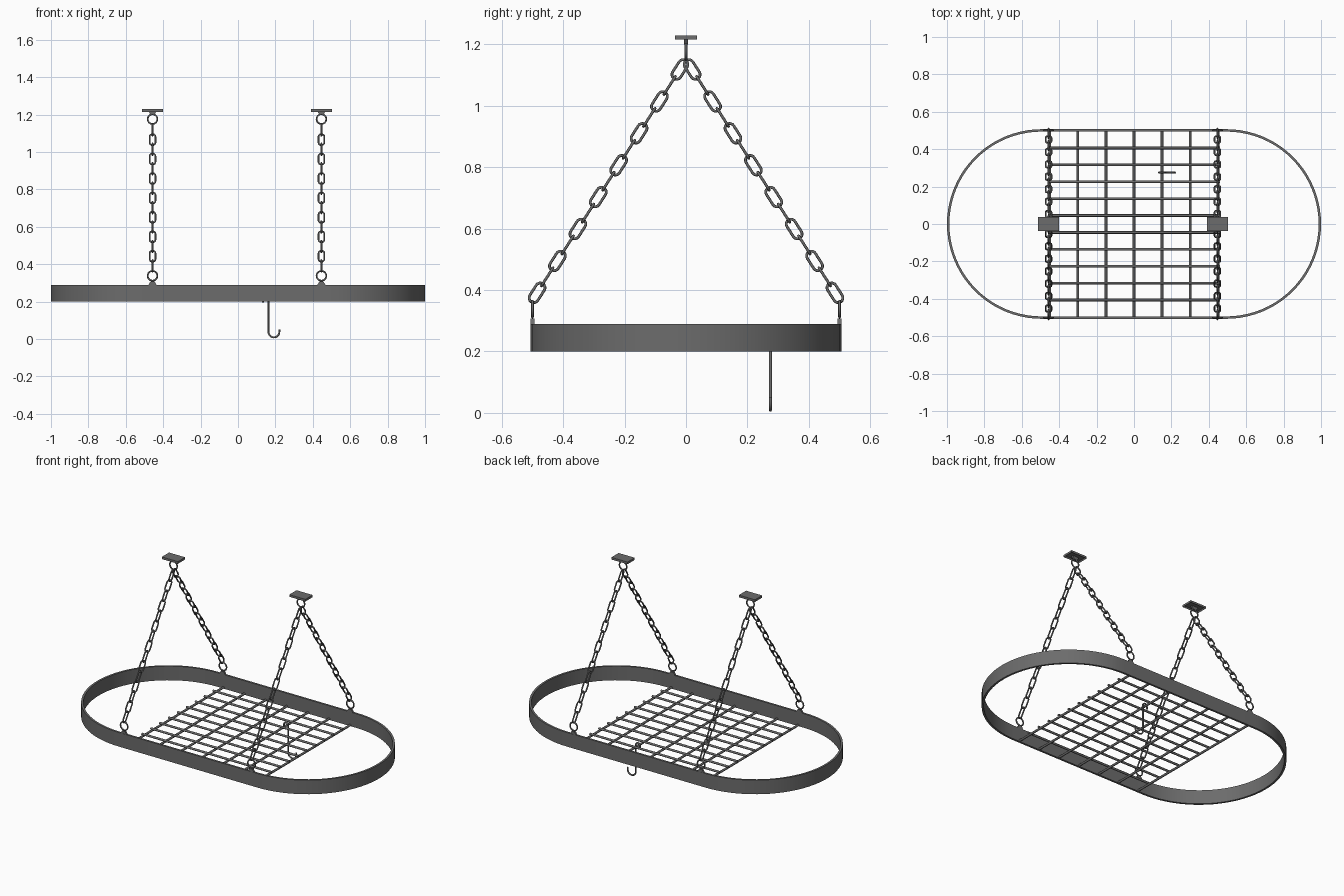
import bpy, bmesh, math
from mathutils import Vector, Matrix

cube = bpy.data.objects.get("Cube")
if cube:
    bpy.data.objects.remove(cube, do_unlink=True)

iron = bpy.data.materials.new("dark_iron")
iron.use_nodes = True
IRON = (0.15, 0.15, 0.15, 1)
iron.diffuse_color = IRON
iron.node_tree.nodes["Principled BSDF"].inputs["Base Color"].default_value = IRON


def place(name, data, loc=(0, 0, 0), rot=None):
    ob = bpy.data.objects.new(name, data)
    ob.matrix_world = Matrix.Translation(loc) @ (rot or Matrix()).to_4x4()
    bpy.context.collection.objects.link(ob)
    return ob


def wire(name, points, radius, closed=False, sides=8):
    """Mesh of a round wire swept along a path."""
    curve = bpy.data.curves.new(name, 'CURVE')
    curve.dimensions = '3D'
    curve.bevel_depth = radius
    curve.bevel_resolution = sides // 2 - 2
    curve.use_fill_caps = True
    spline = curve.splines.new('POLY')
    spline.points.add(len(points) - 1)
    for p, co in zip(spline.points, points):
        p.co = (*co, 1)
    spline.use_cyclic_u = closed
    tmp = bpy.data.objects.new(name, curve)
    bpy.context.collection.objects.link(tmp)
    bpy.context.view_layer.update()
    mesh = bpy.data.meshes.new_from_object(
        tmp.evaluated_get(bpy.context.evaluated_depsgraph_get()))
    bpy.data.objects.remove(tmp)
    bpy.data.curves.remove(curve)
    mesh.materials.clear()
    mesh.materials.append(iron)
    mesh.shade_smooth()
    mesh.set_sharp_from_angle(angle=math.radians(50))
    return mesh


def to_mesh(name, bm):
    bmesh.ops.recalc_face_normals(bm, faces=bm.faces)
    mesh = bpy.data.meshes.new(name)
    bm.to_mesh(mesh)
    bm.free()
    mesh.materials.append(iron)
    return mesh


def arc(cx, cz, r, start, end, n):
    """Points of an arc in the xz plane, angles in degrees."""
    angles = [math.radians(start + (end - start) * i / n) for i in range(n + 1)]
    return [(cx + r * math.cos(a), 0, cz + r * math.sin(a)) for a in angles]


def stadium(straight, radius, n):
    """Two half circles joined by straight sides, long axis x."""
    return arc(straight, 0, radius, -90, 90, n) + arc(-straight, 0, radius, 90, 270, n)


# Oval band
BOTTOM, TOP, HALF_W = 0.2, 0.29, 0.507
bm = bmesh.new()
rings = []
for r, z in ((HALF_W, BOTTOM), (HALF_W, TOP), (HALF_W - 0.013, TOP), (HALF_W - 0.013, BOTTOM)):
    rings.append([bm.verts.new((x, y, z)) for x, _, y in stadium(1 - HALF_W, r, 40)])
for a, b in zip(rings, rings[1:] + rings[:1]):
    for i in range(len(a)):
        j = (i + 1) % len(a)
        bm.faces.new((a[i], a[j], b[j], b[i]))
band = to_mesh("oval_band", bm)
band.shade_smooth()
band.set_sharp_from_angle(angle=math.radians(30))
place("oval_band", band)

# Grid of rods
cross_rod = wire("cross_rod", [(0, -0.5, 0), (0, 0.5, 0)], 0.007)
long_rod = wire("long_rod", [(-0.46, 0, 0), (0.46, 0, 0)], 0.007)
for i in range(7):
    place("cross_rod", cross_rod, (0.15 * (i - 3), 0, 0.207))
for i in range(10):
    place("long_rod", long_rod, (0, 0.0903 * (i - 4.5), 0.217))

# Pan hook hung over one cross rod
hook_path = ([(0.133, 0, 0.194)] + arc(0.148, 0.211, 0.015, 180, 0, 8)
             + arc(0.192, 0.038, 0.029, 180, 360, 12) + [(0.221, 0, 0.052)])
place("pan_hook", wire("pan_hook", hook_path, 0.005), (0, 0.275, 0))

# Shared hardware meshes
eye_ring = wire("eye_ring", arc(0, 0, 0.026, 0, 345, 23), 0.0045, closed=True)
chain_link = wire("chain_link", stadium(0.0195, 0.0155, 8), 0.0045, closed=True)

bm = bmesh.new()
bmesh.ops.create_cube(bm, size=1, matrix=Matrix.Diagonal((0.114, 0.073, 0.014, 1)))
bm.faces.ensure_lookup_table()
under = min(bm.faces, key=lambda f: f.calc_center_median().z)
bmesh.ops.inset_region(bm, faces=[under], thickness=0.008)
bmesh.ops.translate(bm, verts=under.verts, vec=(0, 0, 0.008))
ceiling_plate = to_mesh("ceiling_plate", bm)

bm = bmesh.new()
bmesh.ops.create_cube(bm, size=1, matrix=Matrix.Diagonal((0.046, 0.012, 0.02, 1)))
for v in bm.verts:
    if v.co.z > 0:
        v.co.x *= 0.5
ring_tab = to_mesh("ring_tab", bm)

# Two hangers, each a ceiling plate with a chain to the front and back
flip = Matrix.Rotation(math.pi, 3, 'X')
for x in (-0.457, 0.446):
    place("ceiling_plate", ceiling_plate, (x, 0, 1.222))
    place("ceiling_tab", ring_tab, (x, 0, 1.21), flip)
    place("ceiling_ring", eye_ring, (x, 0, 1.176))
    for side in (-1, 1):
        y_rim = side * (HALF_W - 0.007)
        place("rim_tab", ring_tab, (x, y_rim, 0.297))
        place("rim_ring", eye_ring, (x, y_rim, 0.338))
        first = Vector((x, side * 0.02, 1.118))
        last = Vector((x, side * 0.485, 0.391))
        along = (last - first).normalized()
        sideways = Vector((1, 0, 0))
        normal = along.cross(sideways)
        for i in range(15):
            # alternate links turn a quarter about the chain
            flat, up = (sideways, normal) if i % 2 == 0 else (normal, -sideways)
            turn = Matrix((along, flat, up)).transposed()
            if turn.determinant() < 0:
                turn.col[1] *= -1
            turn = Matrix((turn.col[0], turn.col[1], turn.col[2])).transposed()
            place("chain_link", chain_link, first.lerp(last, i / 14), turn)
